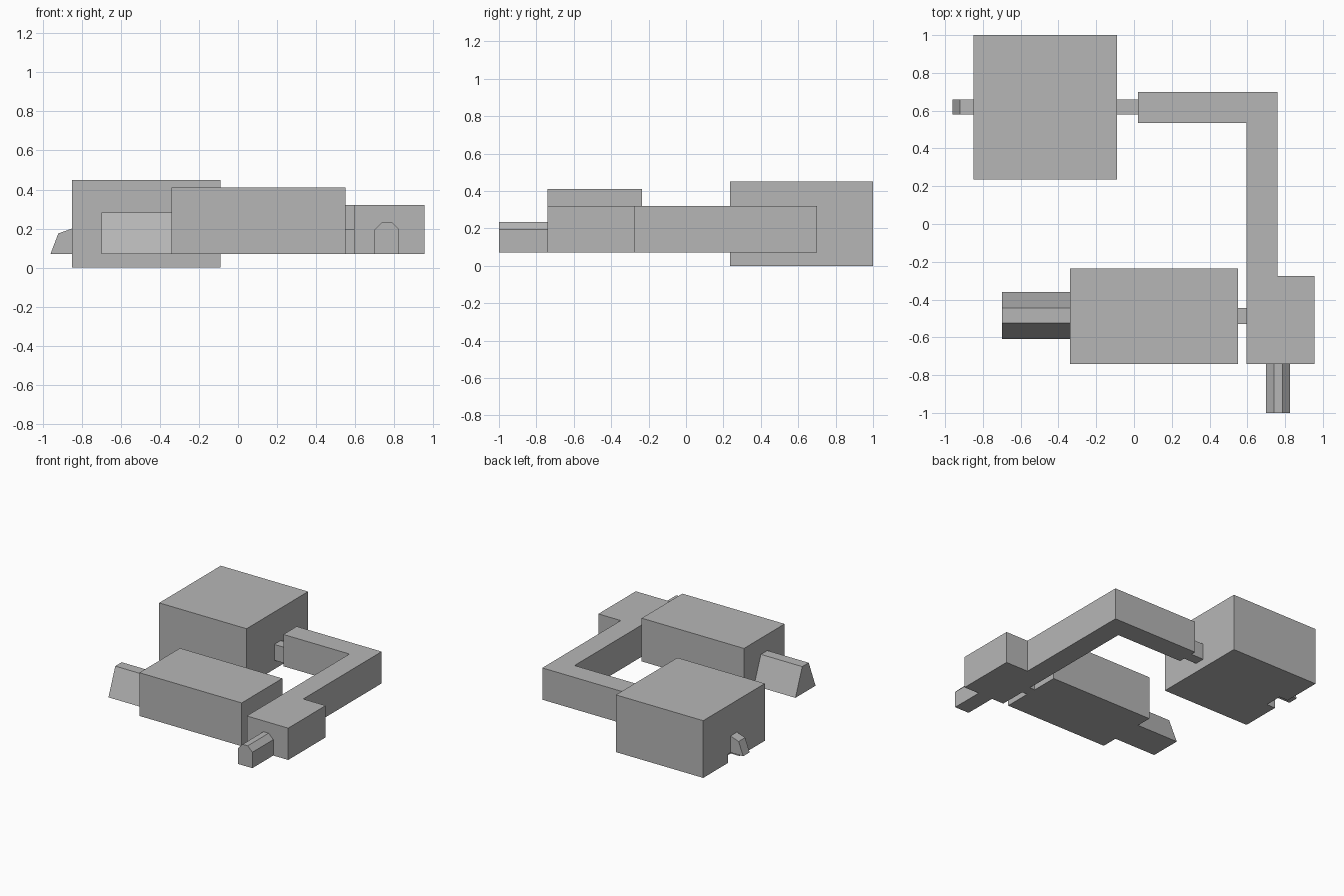
import bpy
import bmesh
from mathutils import Vector

if "Cube" in bpy.data.objects:
    bpy.data.objects.remove(bpy.data.objects["Cube"], do_unlink=True)

grey = bpy.data.materials.new("plain grey")
grey.use_nodes = True
grey.diffuse_color = (0.47, 0.47, 0.47, 1)
bsdf = next(n for n in grey.node_tree.nodes if n.type == "BSDF_PRINCIPLED")
bsdf.inputs["Base Color"].default_value = grey.diffuse_color


def prism(name, profile, axis, start, end):
    """Extrude a 2D profile along an axis from start to end."""
    place = {"x": lambda a, b, d: (d, a, b),
             "y": lambda a, b, d: (a, d, b),
             "z": lambda a, b, d: (a, b, d)}[axis]
    bm = bmesh.new()
    base = bm.faces.new([bm.verts.new(place(a, b, start)) for a, b in profile])
    grown = bmesh.ops.extrude_face_region(bm, geom=[base])["geom"]
    moved = [v for v in grown if isinstance(v, bmesh.types.BMVert)]
    bmesh.ops.translate(bm, verts=moved, vec=Vector(place(0, 0, end - start)))
    bmesh.ops.recalc_face_normals(bm, faces=bm.faces)
    mesh = bpy.data.meshes.new(name)
    bm.to_mesh(mesh)
    bm.free()
    mesh.materials.append(grey)
    obj = bpy.data.objects.new(name, mesh)
    bpy.context.collection.objects.link(obj)
    return obj


def box(name, x, y, z):
    outline = [(x[0], y[0]), (x[1], y[0]), (x[1], y[1]), (x[0], y[1])]
    return prism(name, outline, "z", *z)


FLOOR = 0.07
JOINT_TOP = 0.195
JOINT_Y = (0.58, 0.66)

# Large rear block with a small notch under its outlet
rear_block = box("rear_block", (-0.85, -0.09), (0.235, 1.0), (0, 0.45))
cutter = box("notch_cutter", (-0.95, -0.775), (0.55, 0.69), (-0.1, FLOOR))
cutter.hide_render = True
cut = rear_block.modifiers.new("notch", "BOOLEAN")
cut.operation = "DIFFERENCE"
cut.solver = "EXACT"
cut.object = cutter
bpy.context.view_layer.objects.active = rear_block
bpy.ops.object.modifier_apply(modifier=cut.name)
bpy.data.objects.remove(cutter, do_unlink=True)

# Slanted outlet on the side of the rear block
prism("rear_outlet", [(-0.85, FLOOR), (-0.96, FLOOR), (-0.92, 0.175), (-0.85, 0.2)],
      "y", *JOINT_Y)

# Front block with its tapered end piece
box("front_block", (-0.34, 0.55), (-0.74, -0.235), (FLOOR, 0.41))
prism("tapered_end", [(-0.61, FLOOR), (-0.36, FLOOR), (-0.445, 0.283), (-0.525, 0.283)],
      "x", -0.7, -0.34)

# Elbow-shaped passage with a wide entrance
prism("elbow_passage",
      [(0.595, -0.74), (0.955, -0.74), (0.955, -0.275), (0.76, -0.275),
       (0.76, 0.7), (0.02, 0.7), (0.02, 0.535), (0.595, 0.535)],
      "z", FLOOR, 0.32)

# Chamfered entrance stub
prism("entrance_stub",
      [(0.7, FLOOR), (0.825, FLOOR), (0.825, JOINT_TOP),
       (0.785, 0.235), (0.74, 0.235), (0.7, JOINT_TOP)],
      "y", -1.0, -0.74)

# Short joints linking the passage to both blocks
box("rear_joint", (-0.09, 0.02), JOINT_Y, (FLOOR, JOINT_TOP))
box("front_joint", (0.55, 0.595), (-0.53, -0.445), (FLOOR, JOINT_TOP))
